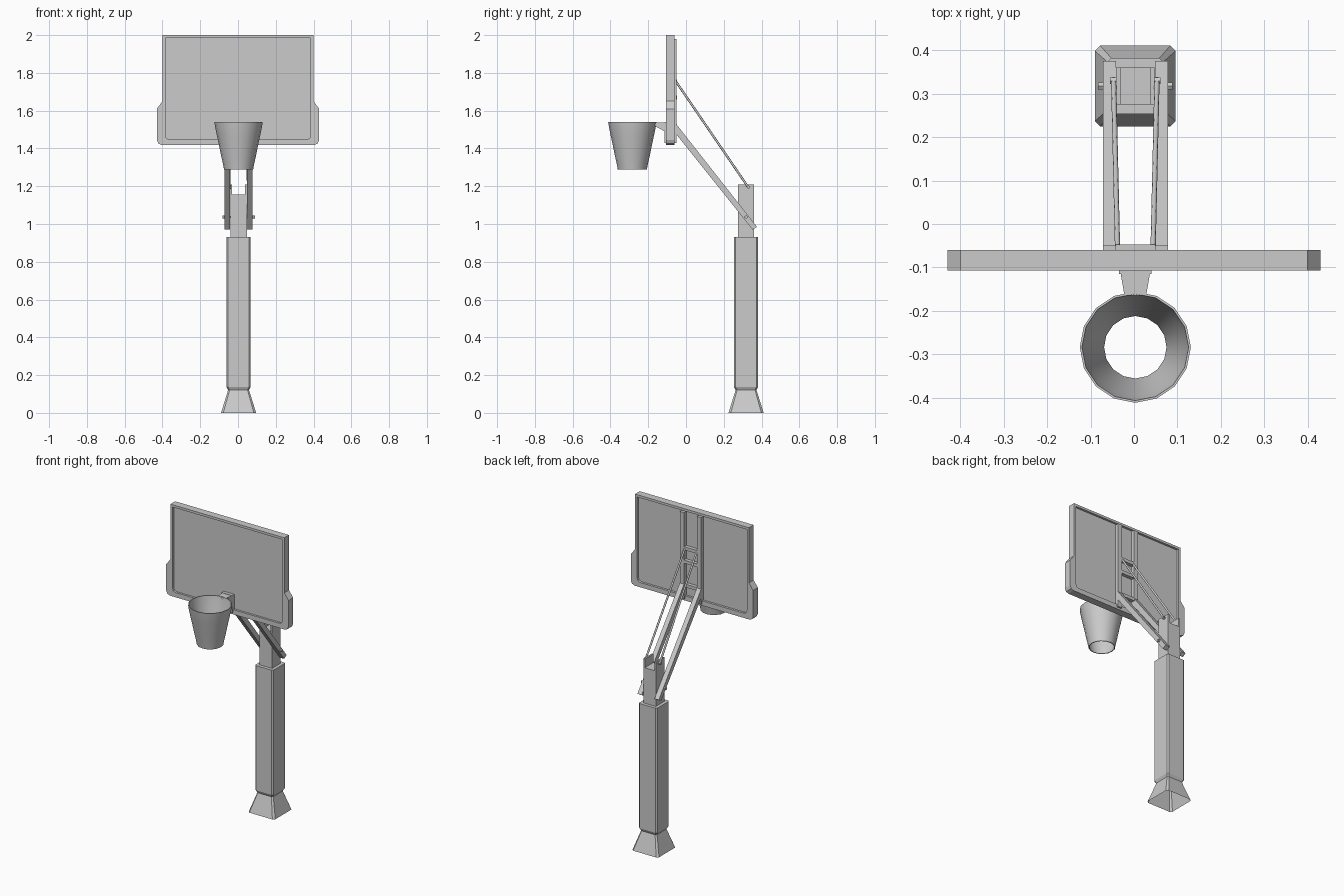
import bpy, bmesh, math
from mathutils import Vector

if "Cube" in bpy.data.objects:
    bpy.data.objects.remove(bpy.data.objects["Cube"])

CX = 0.003          # the pole assembly sits a hair off centre
PY = 0.318          # pole centre in y


def finish(name, bm, smooth=None, bevel=0.0):
    bmesh.ops.recalc_face_normals(bm, faces=bm.faces)
    me = bpy.data.meshes.new(name)
    bm.to_mesh(me)
    bm.free()
    ob = bpy.data.objects.new(name, me)
    bpy.context.collection.objects.link(ob)
    if bevel:
        mod = ob.modifiers.new("bevel", 'BEVEL')
        mod.width, mod.segments, mod.limit_method = bevel, 1, 'ANGLE'
    if smooth:
        bpy.context.view_layer.objects.active = ob
        ob.select_set(True)
        bpy.ops.object.shade_smooth_by_angle(angle=math.radians(smooth))
        ob.select_set(False)
    return ob


def box(name, x, y, z, bevel=0.0):
    bm = bmesh.new()
    bmesh.ops.create_cube(bm, size=1)
    for v in bm.verts:
        v.co = [a + (c + 0.5) * (b - a) for c, (a, b) in zip(v.co, (x, y, z))]
    return finish(name, bm, bevel=bevel)


def prism_x(name, yz, x0, x1):
    """Side profile extruded along x."""
    bm = bmesh.new()
    f = bm.faces.new([bm.verts.new((x0, y, z)) for y, z in yz])
    r = bmesh.ops.extrude_face_region(bm, geom=[f])
    for v in r["geom"]:
        if isinstance(v, bmesh.types.BMVert):
            v.co.x = x1
    return finish(name, bm)


def rod(name, a, b, r, n=8):
    a, b = Vector(a), Vector(b)
    bm = bmesh.new()
    bmesh.ops.create_cone(bm, cap_ends=True, segments=n, radius1=r, radius2=r, depth=(b - a).length)
    q = (b - a).to_track_quat('Z', 'Y')
    for v in bm.verts:
        v.co = q @ v.co + (a + b) / 2
    return finish(name, bm, smooth=50)


def loft(name, rings, closed=False, smooth=None, caps=()):
    """Bridge successive rings of points; optionally cap or loop round."""
    bm = bmesh.new()
    vs = [[bm.verts.new(p) for p in ring] for ring in rings]
    pairs = list(zip(vs, vs[1:])) + ([(vs[-1], vs[0])] if closed else [])
    for a, b in pairs:
        n = len(a)
        for i in range(n):
            j = (i + 1) % n
            bm.faces.new((a[i], a[j], b[j], b[i]))
    for c in caps:
        bm.faces.new(vs[c])
    return finish(name, bm, smooth=smooth)


def cut_square(h, c, z):
    """Square ring of half-size h with corners cut by c."""
    k = h - c
    pts = [(h, -k), (h, k), (k, h), (-k, h), (-h, k), (-h, -k), (-k, -h), (k, -h)]
    return [(CX + x, PY + y, z) for x, y in pts]


# Base skirt, open underneath, and the padded post sleeve
loft("base_skirt", [cut_square(0.093, 0.012, 0), cut_square(0.055, 0.008, 0.122)])
loft("post_padding", [cut_square(0.055, 0.008, 0.12), cut_square(0.064, 0.008, 0.138),
                      cut_square(0.064, 0.008, 0.93)], caps=(0, 2))

# Inner pole with two raised ears
box("pole", (CX - 0.036, CX + 0.036), (0.275, 0.361), (0.90, 1.155))
for s, side in ((-1, "left"), (1, "right")):
    xs = sorted((CX + s * 0.034, CX + s * 0.044))
    box("pole_ear_" + side, xs, (0.275, 0.361), (0.90, 1.21))

# Backboard frame ring: outer outline has the side padding, inner is the opening
half_out = [(0.4, 2.0), (0.4, 1.65), (0.43, 1.61), (0.43, 1.445), (0.421, 1.425), (0.403, 1.418)]
half_in = [(0.385, 1.985), (0.385, 1.65), (0.385, 1.61), (0.385, 1.47), (0.380, 1.455), (0.366, 1.448)]


def ring(half, y):
    return [(x, y, z) for x, z in half] + [(-x, y, z) for x, z in reversed(half)]


F, B = -0.107, -0.060
loft("backboard_frame", [ring(half_out, F), ring(half_in, F), ring(half_in, B), ring(half_out, B)],
     closed=True)
box("backboard_panel", (-0.39, 0.39), (-0.094, -0.074), (1.44, 1.99))

# Rear rails, cross bars, lower arms, upper rods and bolts
for s, side in ((-1, "left"), (1, "right")):
    xs = sorted((CX + s * 0.045, CX + s * 0.075))
    box("rear_rail_" + side, xs, (-0.076, -0.049), (1.43, 1.98))
    prism_x("lower_arm_" + side, [(-0.052, 1.53), (-0.052, 1.475), (0.352, 0.97), (0.376, 0.985)], *xs)
    rod("upper_rod_" + side, (CX + s * 0.041, -0.055, 1.757), (CX + s * 0.050, 0.334, 1.188), 0.006)
    rod("lower_bolt_head_" + side, (CX + s * 0.074, 0.318, 1.037), (CX + s * 0.086, 0.318, 1.037), 0.009, 6)
    rod("upper_bolt_head_" + side, (CX + s * 0.042, 0.330, 1.195), (CX + s * 0.058, 0.330, 1.195), 0.009, 6)
rod("lower_bolt", (CX - 0.08, 0.318, 1.037), (CX + 0.08, 0.318, 1.037), 0.006)
for i, z in enumerate((1.52, 1.67, 1.755)):
    box("rear_cross_bar_%d" % i, (CX - 0.046, CX + 0.046), (-0.070, -0.047), (z - 0.01, z + 0.01))

# Hoop mount on the frame and the tapered bracket reaching to the rim
box("hoop_mount", (CX - 0.037, CX + 0.037), (-0.115, -0.074), (1.43, 1.54))
bm = bmesh.new()
stations = [(-0.165, 0.025, 1.518), (-0.107, 0.035, 1.488)]
q = [[bm.verts.new((CX + sx * w, y, z)) for sx, z in ((-1, lo), (1, lo), (1, 1.538), (-1, 1.538))]
     for y, w, lo in stations]
for i in range(4):
    j = (i + 1) % 4
    bm.faces.new((q[0][i], q[0][j], q[1][j], q[1][i]))
for f in q:
    bm.faces.new(f)
finish("hoop_bracket", bm)

# Rim and net: thin lathed wall, open at both ends
outer = [(0.128, 1.54), (0.124, 1.515), (0.115, 1.47), (0.104, 1.42), (0.092, 1.36), (0.083, 1.32), (0.077, 1.288)]
wall = outer + [(r - 0.005, z) for r, z in reversed(outer)]
N = 16
loft("hoop_net", [[(CX + r * math.cos(2 * math.pi * i / N), -0.284 + r * math.sin(2 * math.pi * i / N), z)
                   for i in range(N)] for r, z in wall], closed=True, smooth=40)
